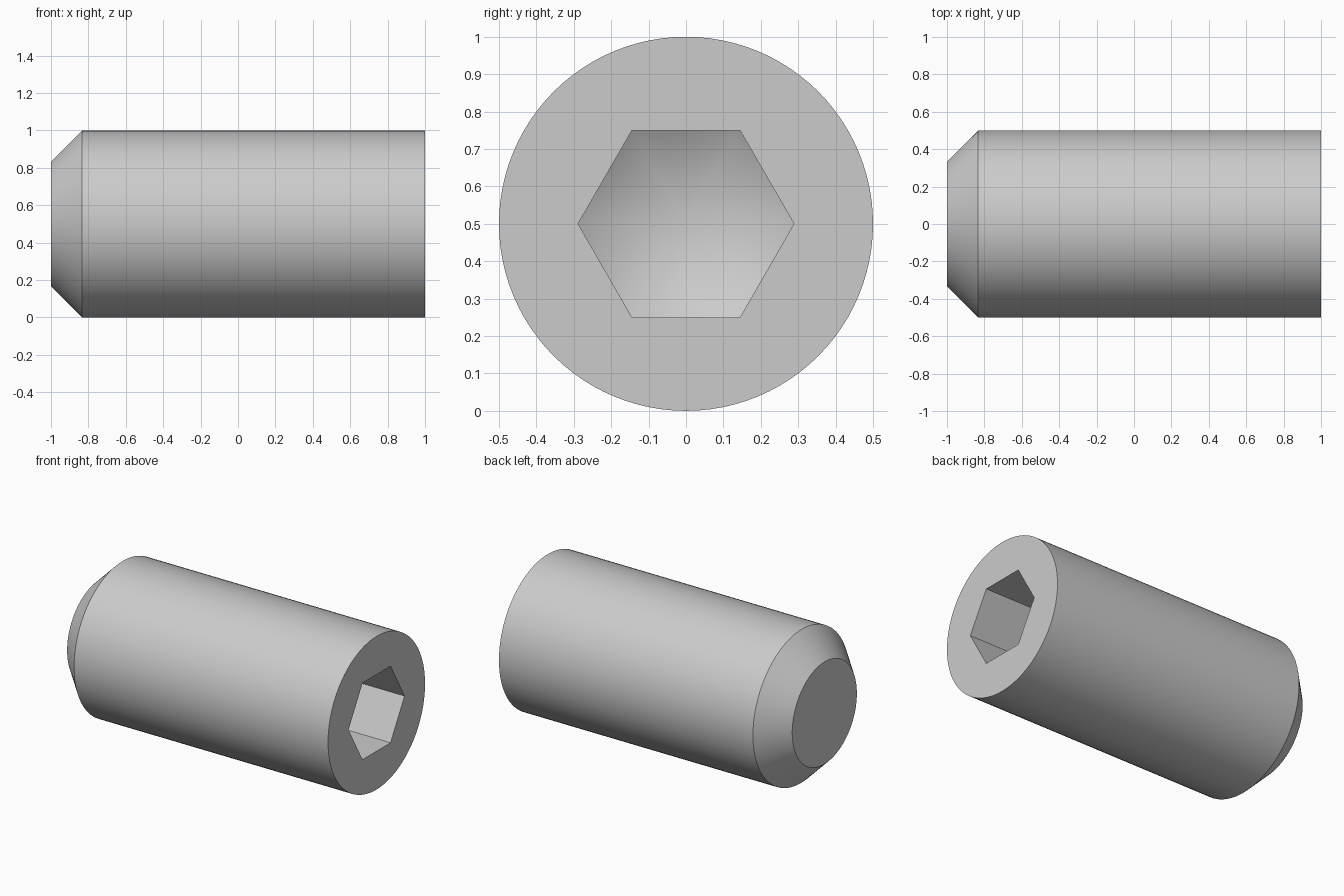
import bpy
import bmesh
from math import sin, cos, pi, sqrt, tan, radians

cube = bpy.data.objects.get("Cube")
if cube:
    bpy.data.objects.remove(cube, do_unlink=True)

SEGMENTS = 96            # multiple of six, so socket corners fall on the rings
RADIUS = 0.5
POINT_RADIUS = RADIUS * 2 / 3
FLAT = 0.25              # socket centre to flat
CORNER = FLAT * 2 / sqrt(3)
SOCKET_DEPTH = 0.583     # depth at the socket corners
CONE_SLOPE = tan(radians(30))

angles = [2 * pi * i / SEGMENTS for i in range(SEGMENTS)]


def hex_radius(a):
    """Distance from the axis to the hexagon at angle a (corners on y)."""
    return FLAT / cos(a % (pi / 3) - pi / 6)


def cone_x(r):
    """Position along the axis of the drilled cone at radius r."""
    return 1 - SOCKET_DEPTH - (CORNER - r) * CONE_SLOPE


bm = bmesh.new()


def add_ring(x_of, r_of):
    return [bm.verts.new((x_of(r_of(a)), r_of(a) * cos(a), RADIUS + r_of(a) * sin(a)))
            for a in angles]


def circle(x, r):
    return add_ring(lambda _: x, lambda _: r)


# Flat point, chamfer, shank, socket rim and socket floor edge
rings = [
    circle(-1, POINT_RADIUS),
    circle(-1 + RADIUS - POINT_RADIUS, RADIUS),
    circle(1, RADIUS),
    add_ring(lambda _: 1, hex_radius),
    add_ring(cone_x, hex_radius),
]
bm.faces.new(rings[0])
for lower, upper in zip(rings, rings[1:]):
    for i in range(SEGMENTS):
        j = (i + 1) % SEGMENTS
        bm.faces.new((lower[i], lower[j], upper[j], upper[i]))

# Conical socket floor
tip = bm.verts.new((cone_x(0), 0, RADIUS))
for i in range(SEGMENTS):
    bm.faces.new((rings[-1][i], rings[-1][(i + 1) % SEGMENTS], tip))
bmesh.ops.recalc_face_normals(bm, faces=bm.faces[:])

mesh = bpy.data.meshes.new("set_screw")
bm.to_mesh(mesh)
bm.free()
screw = bpy.data.objects.new("set_screw", mesh)
bpy.context.collection.objects.link(screw)

# Plain steel grey
grey = (0.6, 0.6, 0.6, 1)
steel = bpy.data.materials.new("steel_grey")
steel.use_nodes = True
steel.diffuse_color = grey
steel.node_tree.nodes["Principled BSDF"].inputs["Base Color"].default_value = grey
mesh.materials.append(steel)

# Smooth round surfaces, crisp edges
bpy.ops.object.select_all(action="DESELECT")
screw.select_set(True)
bpy.context.view_layer.objects.active = screw
bpy.ops.object.shade_smooth_by_angle(angle=radians(25))
